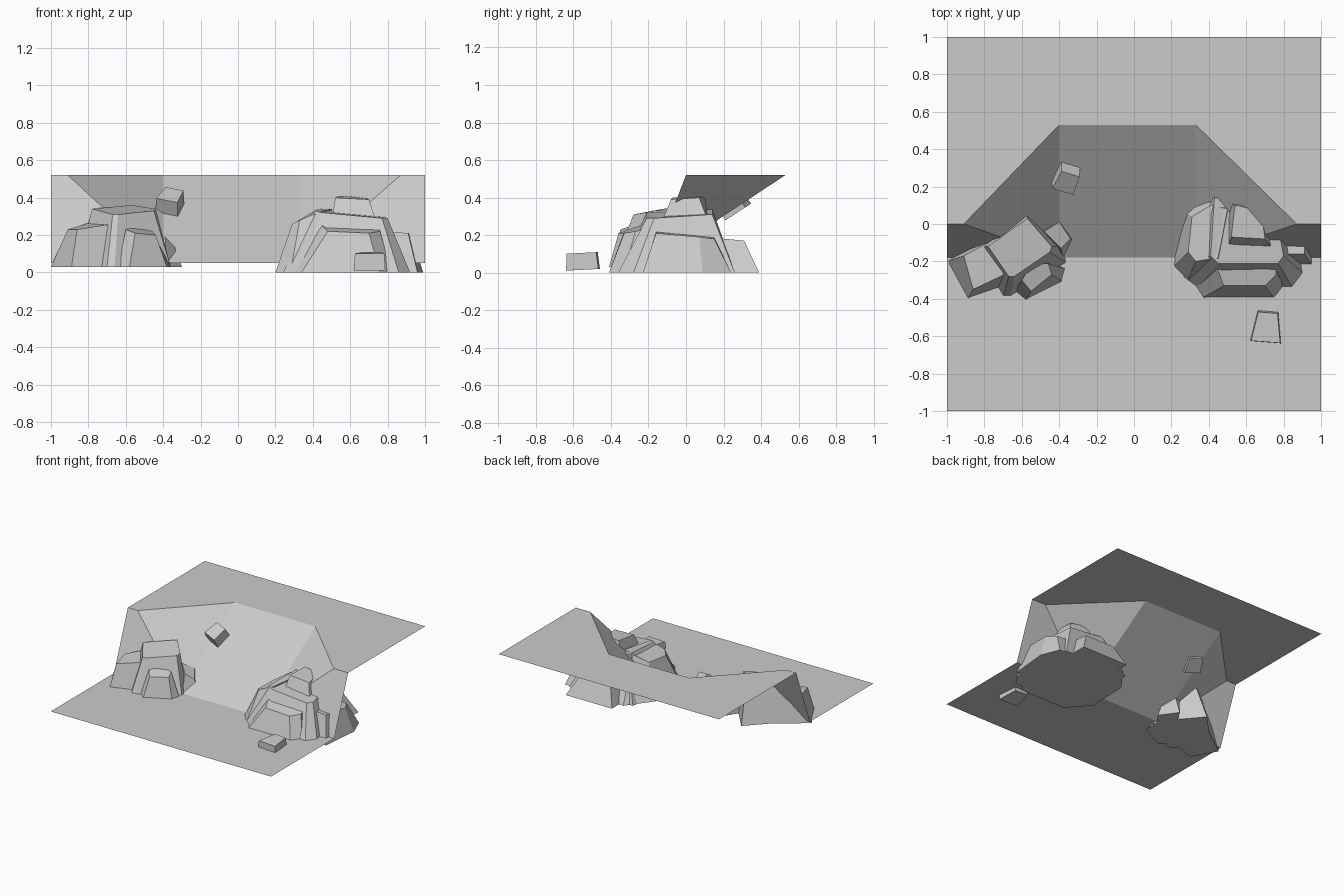
import bpy
import bmesh
from mathutils import Matrix, Vector

default_cube = bpy.data.objects.get("Cube")
if default_cube:
    bpy.data.objects.remove(default_cube, do_unlink=True)

# One plain grey stone colour
stone = bpy.data.materials.new("stone grey")
stone.use_nodes = True
grey = (0.6, 0.6, 0.6, 1)
stone.diffuse_color = grey
stone.node_tree.nodes["Principled BSDF"].inputs["Base Color"].default_value = grey


def finish(name, bm, closed=True):
    """Turn a bmesh into a flat-shaded stone object."""
    if closed:
        bmesh.ops.recalc_face_normals(bm, faces=bm.faces)
    mesh = bpy.data.meshes.new(name)
    bm.to_mesh(mesh)
    bm.free()
    mesh.materials.append(stone)
    obj = bpy.data.objects.new(name, mesh)
    bpy.context.scene.collection.objects.link(obj)
    return obj


def rock(name, floor, base, top, heights):
    """Loft a tapered block from a base outline to a sloping top outline."""
    bm = bmesh.new()
    low = [bm.verts.new((x, y, floor)) for x, y in base]
    high = [bm.verts.new((x, y, z)) for (x, y), z in zip(top, heights)]
    count = len(low)
    for i in range(count):
        j = (i + 1) % count
        bm.faces.new((low[i], low[j], high[j], high[i]))
    bm.faces.new(low[::-1])
    bm.faces.new(high)
    return finish(name, bm)


def rect(left, right, front, back):
    return [(left, front), (right, front), (right, back), (left, back)]


def loose_stone(name, centre, size, taper, turn, tilt):
    """A small box, narrower towards its back, turned and tilted."""
    bm = bmesh.new()
    bmesh.ops.create_cube(bm, size=1)
    for v in bm.verts:
        v.co = Vector(c * s for c, s in zip(v.co, size))
        if v.co.y > 0:
            v.co.x *= taper
        if v.co.z > 0:
            v.co.xy *= 0.92
    spin = Matrix.Rotation(tilt, 4, "X") @ Matrix.Rotation(turn, 4, "Z")
    bm.transform(Matrix.Translation(centre) @ spin)
    return finish(name, bm)


# Ground sheet: low floor, recessed ramp and raised plateau
LOW, HIGH = 0.05, 0.52
FOOT, LIP, RECESS = -0.18, 0.0, 0.53
bm = bmesh.new()


def vert(x, y, z):
    return bm.verts.new((x, y, z))


front_l, front_r = vert(-1, -1, LOW), vert(1, -1, LOW)
back_l, back_r = vert(-1, 1, HIGH), vert(1, 1, HIGH)
sides = []
for edge, inner, corner in ((-1, -0.4, -0.91), (1, 0.33, 0.87)):
    sides.append((vert(edge, FOOT, LOW), vert(inner, FOOT, LOW),
                  vert(edge, LIP, HIGH), vert(corner, LIP, HIGH),
                  vert(inner, RECESS, HIGH)))
(l_foot, l_in, l_lip, l_corner, l_rec), (r_foot, r_in, r_lip, r_corner, r_rec) = sides
for loop in (
    (front_l, front_r, r_foot, r_in, l_in, l_foot),
    (l_foot, l_in, l_corner, l_lip),
    (l_in, l_rec, l_corner),
    (l_in, r_in, r_rec, l_rec),
    (r_in, r_corner, r_rec),
    (r_in, r_foot, r_lip, r_corner),
    (l_lip, l_corner, l_rec, r_rec, r_corner, r_lip, back_r, back_l),
):
    bm.faces.new(loop)
finish("ground_sheet", bm, closed=False)

# Large outcrop on the model's left
rock("left_outcrop_core", 0,
     [(.24, -.3), (.32, -.36), (.86, -.36), (.92, -.28), (.88, .26), (.3, .26)],
     [(.41, -.17), (.45, -.21), (.77, -.21), (.8, -.17), (.74, .14), (.43, .14)],
     [.33, .32, .29, .29, .31, .34])
rock("left_outcrop_front_slab", 0,
     [(.27, -.3), (.34, -.41), (.76, -.41), (.82, -.33), (.8, -.1), (.28, -.1)],
     [(.45, -.25), (.48, -.33), (.7, -.33), (.76, -.27), (.75, -.15), (.46, -.15)],
     [.25, .22, .21, .22, .25, .26])
rock("left_outcrop_inner_shoulder", 0,
     [(.2, -.24), (.28, -.32), (.5, -.3), (.52, .3), (.36, .3), (.21, .1)],
     [(.29, -.15), (.33, -.2), (.45, -.18), (.5, .08), (.41, .1), (.31, .04)],
     [.26, .28, .33, .34, .33, .27])
rock("left_outcrop_outer_shoulder", 0,
     [(.7, -.23), (.96, -.23), (.99, .09), (.93, .24), (.7, .24)],
     [(.78, -.16), (.91, -.16), (.93, .07), (.88, .15), (.75, .15)],
     [.22, .21, .19, .18, .19])
rock("left_outcrop_back_slab", 0,
     rect(.4, .82, 0, .39), rect(.47, .73, 0, .31), [.2, .2, .17, .17])
rock("left_outcrop_cap", .27,
     rect(.5, .74, -.13, .12),
     [(.52, -.07), (.7, -.08), (.68, .07), (.54, .1)], [.4, .39, .4, .41])

# Smaller outcrop on the model's right
rock("right_outcrop_core", .03,
     [(-.86, -.13), (-.7, -.39), (-.66, -.39), (-.36, -.21), (-.38, -.12), (-.6, .14)],
     [(-.78, -.12), (-.67, -.28), (-.64, -.28), (-.45, -.15), (-.44, -.12), (-.57, .03)],
     [.34, .31, .31, .33, .34, .36])
rock("right_outcrop_outer_block", .03,
     [(-1, -.2), (-.89, -.4), (-.6, -.3), (-.75, -.02)],
     [(-.91, -.17), (-.86, -.35), (-.67, -.26), (-.78, -.1)],
     [.23, .23, .26, .27])
rock("right_outcrop_front_slab", .03,
     [(-.64, -.36), (-.58, -.41), (-.38, -.31), (-.36, -.24), (-.5, -.15)],
     [(-.6, -.3), (-.55, -.36), (-.44, -.27), (-.46, -.21), (-.55, -.22)],
     [.23, .21, .2, .22, .24])
rock("right_outcrop_inner_block", .03,
     [(-.5, -.1), (-.38, -.19), (-.3, -.08), (-.4, .06)],
     [(-.48, -.04), (-.39, -.13), (-.34, -.08), (-.4, .01)],
     [.22, .19, .14, .18])

# Loose stones: one on the floor, one resting on the ramp
loose_stone("floor_stone", (.71, -.55, .06), (.17, .17, .09), .66, -.08, .05)
loose_stone("ramp_stone", (-.36, .25, .37), (.13, .13, .11), .85, -.35, .58)
